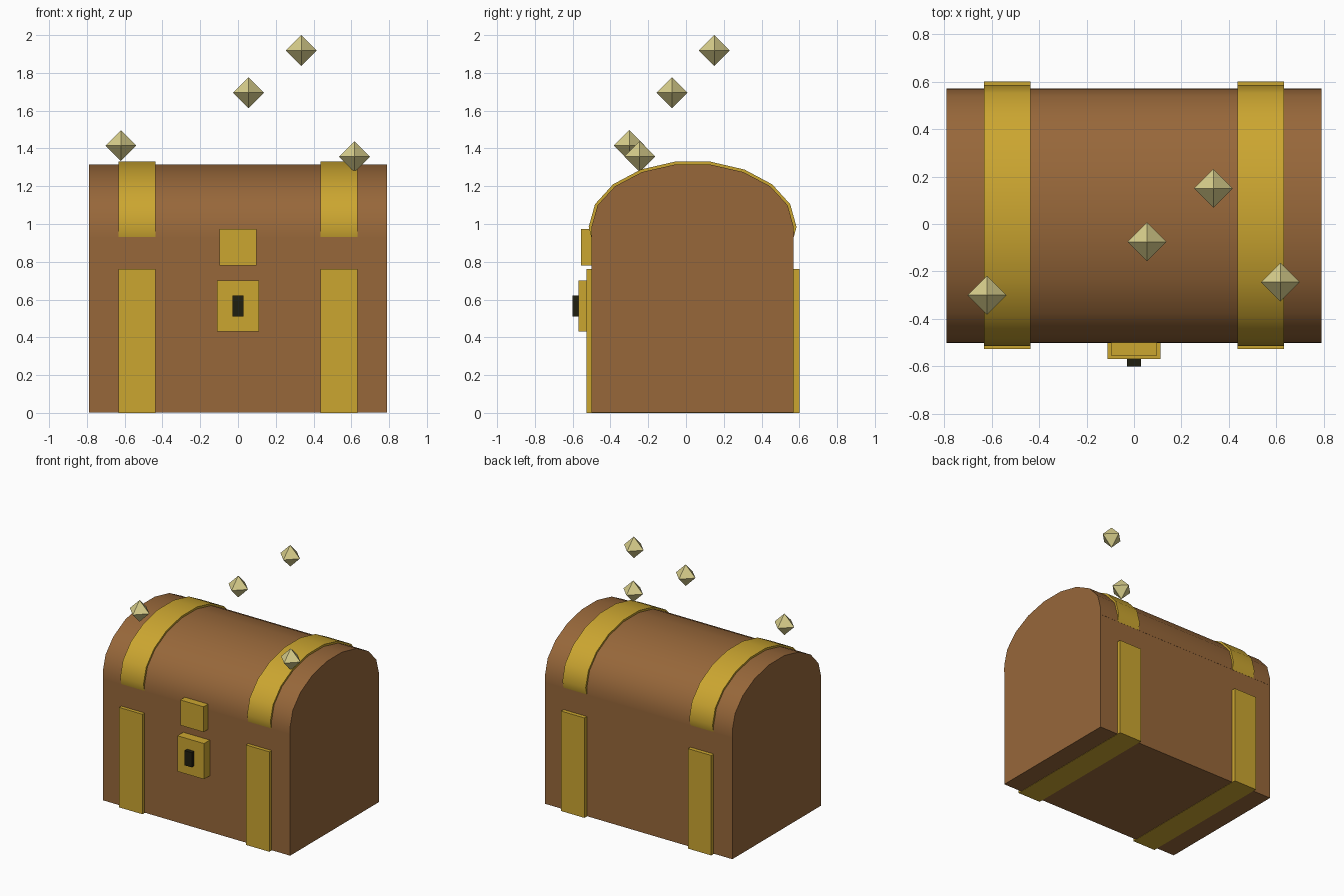
import bpy, bmesh, math
from mathutils import Vector

cube = bpy.data.objects.get("Cube")
if cube:
    bpy.data.objects.remove(cube, do_unlink=True)


def material(name, rgb):
    m = bpy.data.materials.new(name)
    m.use_nodes = True
    colour = (*rgb, 1)
    m.diffuse_color = colour
    m.node_tree.nodes["Principled BSDF"].inputs["Base Color"].default_value = colour
    return m


wood = material("brown wood", (0.31, 0.136, 0.042))
gold = material("gold metal", (0.60, 0.38, 0.03))
dark = material("dark keyhole", (0.014, 0.013, 0.005))
gem_mat = material("pale gem", (0.69, 0.62, 0.26))


def finish(name, bm, mat, smooth=False):
    bmesh.ops.recalc_face_normals(bm, faces=bm.faces)
    mesh = bpy.data.meshes.new(name)
    bm.to_mesh(mesh)
    bm.free()
    mesh.materials.append(mat)
    ob = bpy.data.objects.new(name, mesh)
    bpy.context.collection.objects.link(ob)
    if smooth:
        bpy.ops.object.select_all(action="DESELECT")
        ob.select_set(True)
        bpy.context.view_layer.objects.active = ob
        bpy.ops.object.shade_smooth_by_angle(angle=math.radians(35))
    return ob


def box(name, lo, hi, mat):
    lo, hi = Vector(lo), Vector(hi)
    bm = bmesh.new()
    bmesh.ops.create_cube(bm, size=1)
    for v in bm.verts:
        v.co = (lo + hi) / 2 + v.co * (hi - lo)
    return finish(name, bm, mat)


MID_Y, SPRING, RIM = 0.035, 0.985, 0.93
HALF_Y, RISE = 0.535, 0.335


def arch(name, x0, x1, grow, mat):
    """Nine-sided elliptical vault, with short legs down to the rim."""
    pts = [(MID_Y - HALF_Y - 0.001, RIM)]
    for i in range(10):
        a = math.pi * i / 9
        pts.append((MID_Y - (HALF_Y + grow) * math.cos(a),
                    SPRING + (RISE + grow) * math.sin(a)))
    pts.append((MID_Y + HALF_Y + 0.001, RIM))
    bm = bmesh.new()
    face = bm.faces.new([bm.verts.new((x0, y, z)) for y, z in pts])
    ext = bmesh.ops.extrude_face_region(bm, geom=[face])["geom"]
    moved = [g for g in ext if isinstance(g, bmesh.types.BMVert)]
    bmesh.ops.translate(bm, verts=moved, vec=(x1 - x0, 0, 0))
    return finish(name, bm, mat, smooth=True)


# Chest body and vaulted lid
box("chest_body", (-0.79, -0.5, 0.002), (0.79, 0.57, RIM), wood)
arch("lid", -0.79, 0.79, 0, wood)

# Metal bands around body and lid
for side, x in (("right", -0.535), ("left", 0.535)):
    box(side + "_body_band", (x - 0.098, -0.527, 0), (x + 0.098, 0.6, 0.762), gold)
    arch(side + "_lid_band", x - 0.098, x + 0.098, 0.015, gold)

# Latch and keyhole
box("hasp", (-0.098, -0.555, 0.78), (0.098, -0.49, 0.973), gold)
box("lock_plate", (-0.112, -0.57, 0.43), (0.112, -0.49, 0.702), gold)
box("keyhole", (-0.03, -0.6, 0.51), (0.03, -0.56, 0.622), dark)

# Floating eight-sided gems
gems = [(-0.62, -0.3, 1.415), (0.055, -0.075, 1.695),
        (0.335, 0.15, 1.918), (0.617, -0.245, 1.357)]
for n, centre in enumerate(gems, 1):
    bm = bmesh.new()
    for axis in range(3):
        for sign in (-1, 1):
            p = Vector(centre)
            p[axis] += 0.082 * sign
            bm.verts.new(p)
    bmesh.ops.convex_hull(bm, input=bm.verts)
    finish(f"gem_{n}", bm, gem_mat)
